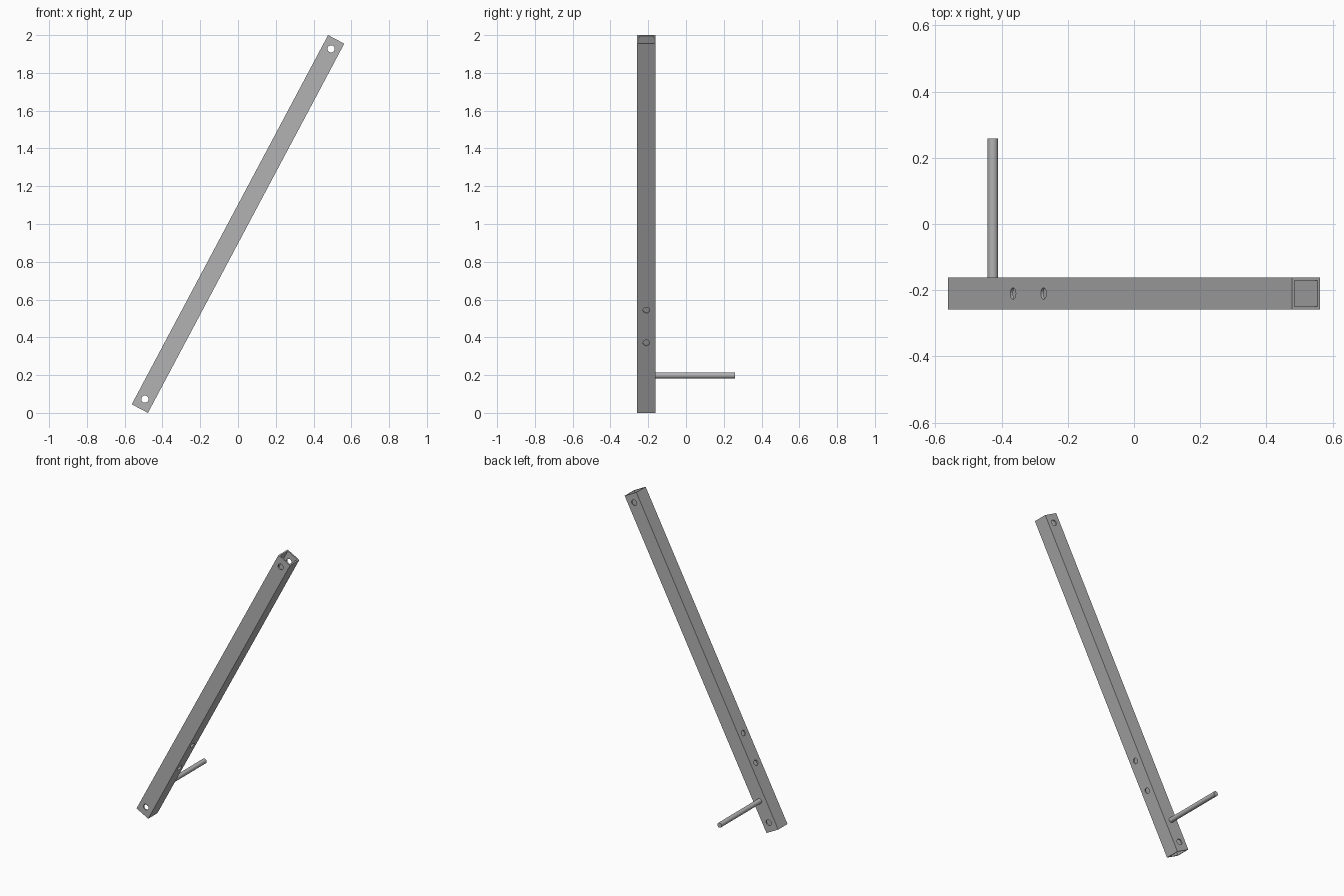
import bpy
from math import radians, sin, cos
from mathutils import Vector

if "Cube" in bpy.data.objects:
    bpy.data.objects.remove(bpy.data.objects["Cube"], do_unlink=True)

TILT = radians(28)
LENGTH, WIDTH, WALL = 2.214, 0.097, 0.009
CENTRE = Vector((0, -0.21, 1))
AXIS = Vector((sin(TILT), 0, cos(TILT)))
SIDE = Vector((cos(TILT), 0, -sin(TILT)))
DEPTH = Vector((0, 1, 0))

steel = bpy.data.materials.new("grey steel")
steel.use_nodes = True
grey = (0.45, 0.45, 0.45, 1)
steel.diffuse_color = grey
steel.node_tree.nodes["Principled BSDF"].inputs["Base Color"].default_value = grey


def box(name, size):
    bpy.ops.mesh.primitive_cube_add(size=1, location=CENTRE, rotation=(0, TILT, 0))
    ob = bpy.context.object
    ob.name = name
    ob.scale = size
    bpy.ops.object.transform_apply(location=False, rotation=False, scale=True)
    ob.data.materials.append(steel)
    return ob


def cylinder(name, centre, direction, radius, length):
    turn = direction.to_track_quat('Z', 'Y').to_euler()
    bpy.ops.mesh.primitive_cylinder_add(vertices=32, radius=radius, depth=length,
                                        location=centre, rotation=turn)
    ob = bpy.context.object
    ob.name = name
    ob.data.materials.append(steel)
    return ob


def cut(target, cutter):
    mod = target.modifiers.new("cut", 'BOOLEAN')
    mod.operation = 'DIFFERENCE'
    mod.solver = 'EXACT'
    mod.object = cutter
    bpy.context.view_layer.objects.active = target
    bpy.ops.object.modifier_apply(modifier=mod.name)
    bpy.data.objects.remove(cutter, do_unlink=True)


def smooth(ob):
    bpy.ops.object.select_all(action='DESELECT')
    ob.select_set(True)
    bpy.context.view_layer.objects.active = ob
    bpy.ops.object.shade_smooth_by_angle(angle=radians(30))


# Hollow square tube, open at both ends
tube = box("square_tube", (WIDTH, WIDTH, LENGTH))
inner = WIDTH - 2 * WALL
cut(tube, box("bore_cutter", (inner, inner, LENGTH + 0.2)))

# Bolt holes: one front to back near each end, two across the lower part
holes = [(-1.05, DEPTH, 0.019), (1.05, DEPTH, 0.019),
         (-0.687, SIDE, 0.0175), (-0.491, SIDE, 0.0175)]
for along, direction, radius in holes:
    cut(tube, cylinder("hole_cutter", CENTRE + AXIS * along, direction, radius, 0.2))
smooth(tube)

# Round peg standing out of the back wall
start, end = CENTRE.y + WIDTH / 2 - WALL / 2, 0.2585
foot = CENTRE + AXIS * -0.908
peg = cylinder("peg", Vector((foot.x, (start + end) / 2, foot.z)), DEPTH, 0.016, end - start)
smooth(peg)
